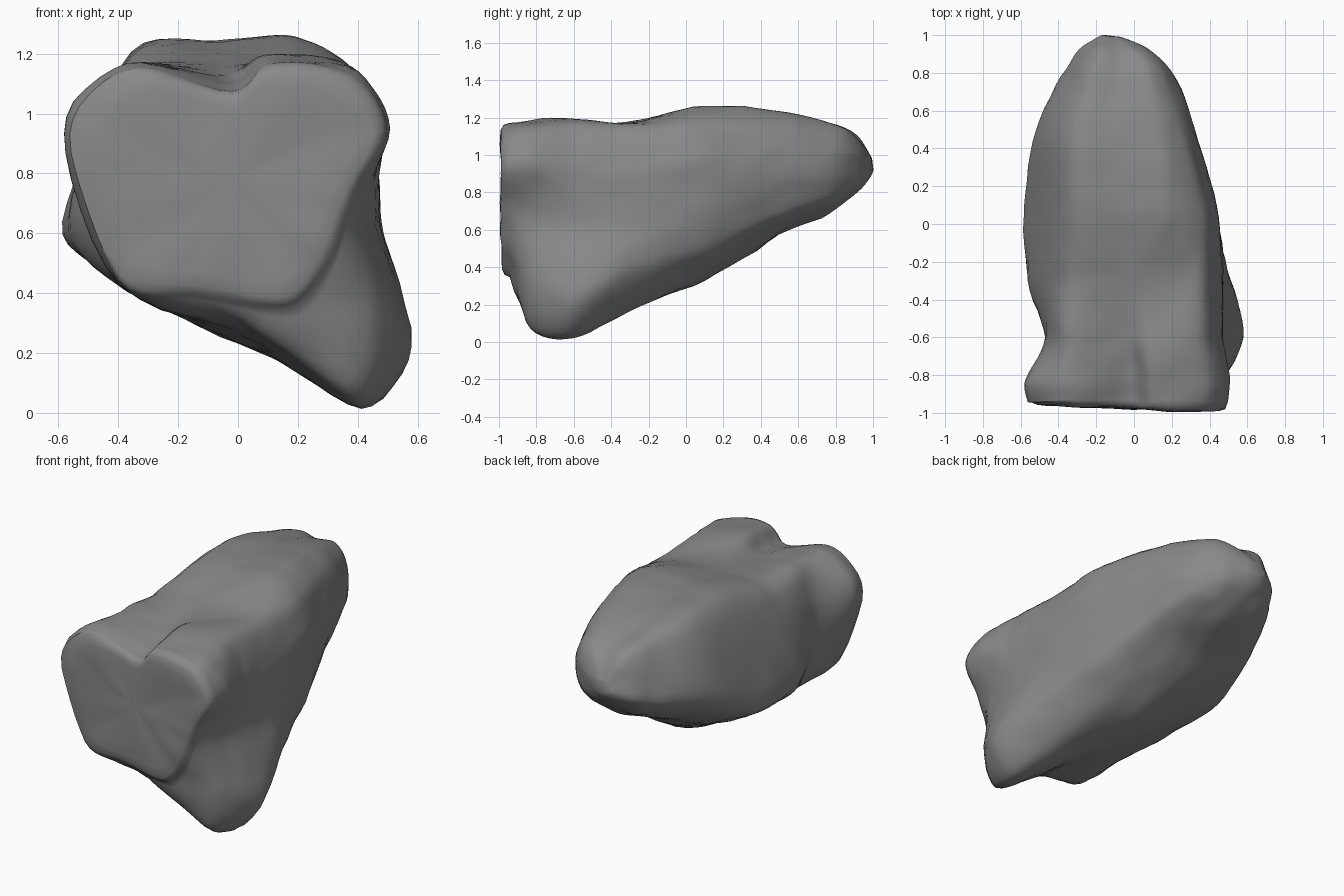
import bpy, bmesh, math
from mathutils import Vector, noise

cube = bpy.data.objects.get("Cube")
if cube:
    bpy.data.objects.remove(cube)

# Key cross-sections in hundredths: depth, then eleven (x, z) corners
# clockwise from the top left shoulder
SECTIONS = [
    (-94, (-37, 115, -2, 108, 10, 117, 38, 113, 50, 95, 38, 70, 29, 47, 17, 35, -14, 39, -40, 45, -56, 93)),
    (-83, (-37, 117, -2, 109, 10, 119, 40, 114, 51, 95, 42, 68, 46, 32, 38, 7, 6, 26, -40, 43, -58, 93)),
    (-60, (-36, 116, -4, 113, 10, 119, 36, 116, 46, 95, 47, 62, 58, 22, 41, 2, 5, 23, -38, 42, -47, 84)),
    (-30, (-38, 113, -6, 118, 14, 117, 36, 115, 46, 94, 48, 65, 51, 38, 34, 17, 0, 23, -44, 46, -56, 66)),
    (10, (-36, 120, -6, 124, 19, 126, 36, 116, 43, 97, 43, 72, 38, 49, 20, 37, -4, 33, -43, 49, -58, 65)),
    (50, (-34, 120, -10, 122, 12, 123, 24, 116, 31, 102, 32, 85, 26, 68, 12, 60, -10, 57, -36, 62, -52, 80)),
]
STEPS = 6
TENSION = 0.42


def spline(a, b, c, d, t):
    """Smooth curve from b to c, with a and d as neighbours."""
    start, end = (c - a) * TENSION, (d - b) * TENSION
    s = t * t * (3 - 2 * t)
    return b * (1 - s) + c * s + start * (t * (1 - t) ** 2) - end * (t * t * (1 - t))


def smooth_path(points, closed):
    n = len(points)
    result = []
    for i in range(n if closed else n - 1):
        ids = [(i + k) % n if closed else min(max(i + k, 0), n - 1) for k in (-1, 0, 1, 2)]
        result += [spline(*(points[j] for j in ids), s / STEPS) for s in range(STEPS)]
    return result if closed else result + [points[-1]]


def shrunk(ring, scale, depth, x, z):
    """Copy of an end ring pulled towards a centre, on a slightly turned plane."""
    copy = []
    for p in ring:
        new_x = x + (p.x - x) * scale
        copy.append(Vector((new_x, depth - 0.04 * new_x, z + (p.z - z) * scale)))
    return copy


# Body rings, with the tail narrowing to a blunt tip
rings = []
for depth, flat in SECTIONS:
    corners = [Vector((x, depth, z)) / 100 for x, z in zip(flat[::2], flat[1::2])]
    rings.append(smooth_path(corners, True))
last = rings[-1]
rings += [shrunk(last, s, d, x, z) for s, d, x, z in (
    (0.68, 0.8, -0.03, 1.0), (0.42, 0.92, -0.09, 0.98), (0.12, 0.99, -0.12, 0.95))]
columns = [smooth_path(list(col), False) for col in zip(*rings)]
rings = [list(r) for r in zip(*columns)]

# Flat broken front face
front = [shrunk(rings[0], s, d, -0.03, 0.78) for s, d in (
    (0.1, -0.98), (0.35, -0.98), (0.6, -0.98), (0.8, -0.98), (0.91, -0.975), (0.97, -0.962))]
rings = front + rings

# Skin the rings
bm = bmesh.new()
loops = [[bm.verts.new(p) for p in ring] for ring in rings]
count = len(loops[0])
for a, b in zip(loops, loops[1:]):
    for i in range(count):
        j = (i + 1) % count
        bm.faces.new((a[i], a[j], b[j], b[i]))
bm.faces.new(loops[0])
bm.faces.new(loops[-1])
bmesh.ops.recalc_face_normals(bm, faces=bm.faces)

# Weathered lumps
bm.normal_update()
offsets = [v.normal * (0.01 * noise.noise(v.co * 4) + 0.008 * noise.noise(v.co * 9))
           for v in bm.verts]
for v, offset in zip(bm.verts, offsets):
    v.co += offset

mesh = bpy.data.meshes.new("rock")
bm.to_mesh(mesh)
bm.free()
rock = bpy.data.objects.new("rock", mesh)
bpy.context.collection.objects.link(rock)

# Stone colour
stone = bpy.data.materials.new("grey stone")
stone.use_nodes = True
colour = (0.25, 0.25, 0.25, 1)
stone.diffuse_color = colour
stone.node_tree.nodes["Principled BSDF"].inputs["Base Color"].default_value = colour
mesh.materials.append(stone)

bpy.context.view_layer.objects.active = rock
rock.select_set(True)
bpy.ops.object.shade_smooth_by_angle(angle=math.radians(60))
